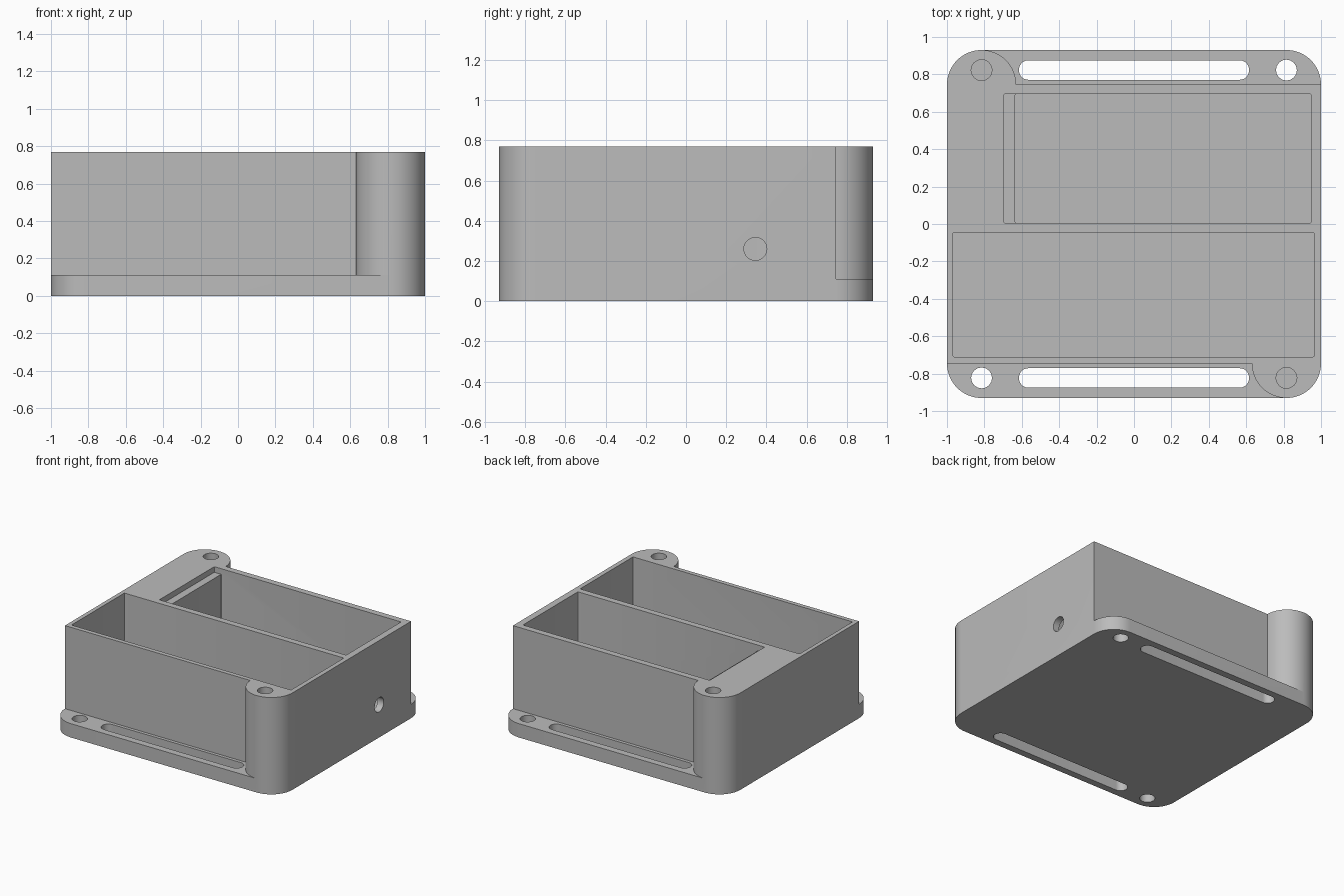
import bpy, bmesh, math

cube = bpy.data.objects.get("Cube")
if cube:
    bpy.data.objects.remove(cube, do_unlink=True)

W, D, H = 1.0, 0.93, 0.77      # half width, half depth, height
BASE, BODY = 0.11, 0.745       # flange thickness, body half depth
R = D - BODY                   # corner radius
HOLE_X, HOLE_Y, HOLE_R = 0.815, 0.823, 0.056

grey = bpy.data.materials.new("plain grey")
grey.use_nodes = True
colour = (0.5, 0.5, 0.5, 1)
grey.diffuse_color = colour
grey.node_tree.nodes["Principled BSDF"].inputs["Base Color"].default_value = colour


def arc(cx, cy, r, start, end, n=16):
    angles = [math.radians(start + (end - start) * i / n) for i in range(n + 1)]
    return [(cx + r * math.cos(a), cy + r * math.sin(a)) for a in angles]


def rounded_rect(x0, x1, y0, y1, r, n=16):
    return (arc(x1 - r, y1 - r, r, 0, 90, n) + arc(x0 + r, y1 - r, r, 90, 180, n)
            + arc(x0 + r, y0 + r, r, 180, 270, n) + arc(x1 - r, y0 + r, r, 270, 360, n))


def prism(name, outline, z0, z1):
    """Extrude a flat outline from z0 to z1."""
    bm = bmesh.new()
    face = bm.faces.new([bm.verts.new((x, y, z0)) for x, y in outline])
    top = bmesh.ops.extrude_face_region(bm, geom=[face])["geom"]
    bmesh.ops.translate(bm, vec=(0, 0, z1 - z0),
                        verts=[v for v in top if isinstance(v, bmesh.types.BMVert)])
    bmesh.ops.recalc_face_normals(bm, faces=bm.faces)
    mesh = bpy.data.meshes.new(name)
    bm.to_mesh(mesh)
    bm.free()
    mesh.materials.append(grey)
    obj = bpy.data.objects.new(name, mesh)
    bpy.context.collection.objects.link(obj)
    return obj


def combine(target, other, operation):
    """Apply a boolean and discard the helper."""
    other.hide_render = True
    mod = target.modifiers.new(operation, "BOOLEAN")
    mod.operation, mod.solver, mod.object = operation, "EXACT", other
    bpy.context.view_layer.objects.active = target
    bpy.ops.object.modifier_apply(modifier=mod.name)
    bpy.data.objects.remove(other, do_unlink=True)


# Flange with rounded corners
box = prism("battery_box", rounded_rect(-W, W, -D, D, R), 0, BASE)

# Upper body: square corners plus a half-round screw post at two opposite corners
half = [(W, BODY)] + arc(-W + R, BODY, R, 0, 180, 32)
body = prism("upper_body", half + [(-x, -y) for x, y in half], BASE, H)
combine(box, body, "UNION")

# Two pockets and the shallow ledge beside the rear one
for x0, x1, y0, y1, floor in ((-0.967, 0.963, -0.71, -0.045, 0.1),
                              (-0.635, 0.947, 0.005, 0.695, 0.1),
                              (-0.695, -0.6, 0.005, 0.695, 0.725)):
    combine(box, prism("pocket_cutter", rounded_rect(x0, x1, y0, y1, 0.006, 3),
                       floor, H + 0.1), "DIFFERENCE")

for s in (-1, 1):
    # Strap slot, through screw hole and blind post hole
    y = s * HOLE_Y
    slot = rounded_rect(-0.615, 0.615, y - 0.052, y + 0.052, 0.05, 8)
    through = arc(s * HOLE_X, y, HOLE_R, 0, 337.5, 15)
    blind = arc(-s * HOLE_X, y, HOLE_R, 0, 337.5, 15)
    for outline, z0, z1 in ((slot, -0.1, 0.3), (through, -0.1, 0.3), (blind, 0.3, H + 0.1)):
        combine(box, prism("hole_cutter", outline, z0, z1), "DIFFERENCE")

# Cable hole through the side wall of the rear pocket
cable = prism("cable_cutter", arc(0, 0, 0.057, 0, 348.75, 31), -0.1, 0.1)
cable.rotation_euler = (0, math.pi / 2, 0)
cable.location = (W, 0.345, 0.26)
bpy.context.view_layer.update()
combine(box, cable, "DIFFERENCE")

# Merge the flat seams and smooth the round surfaces
bm = bmesh.new()
bm.from_mesh(box.data)
bmesh.ops.remove_doubles(bm, verts=bm.verts, dist=0.0001)
bmesh.ops.dissolve_limit(bm, angle_limit=0.01, verts=bm.verts, edges=bm.edges)
bm.to_mesh(box.data)
bm.free()
bpy.ops.object.select_all(action="DESELECT")
box.select_set(True)
bpy.context.view_layer.objects.active = box
bpy.ops.object.shade_smooth_by_angle(angle=math.radians(30))
